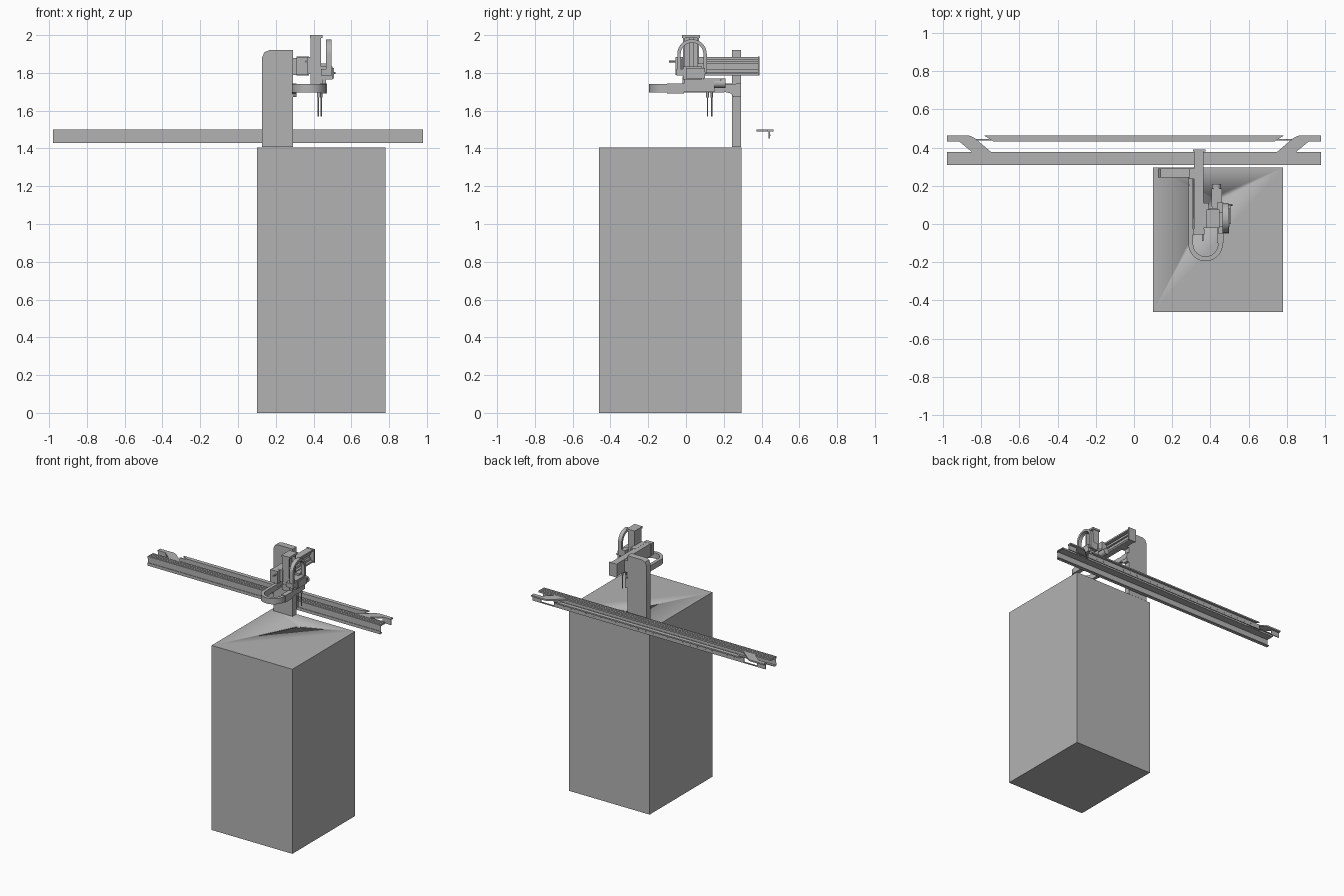
import bpy, bmesh, math

if bpy.data.objects.get("Cube"):
    bpy.data.objects.remove(bpy.data.objects["Cube"], do_unlink=True)

grey = bpy.data.materials.new("machine grey")
grey.use_nodes = True
COLOUR = (0.45, 0.45, 0.45, 1)
grey.diffuse_color = COLOUR
grey.node_tree.nodes["Principled BSDF"].inputs["Base Color"].default_value = COLOUR


def prism(name, pts, axis, lo, hi, caps=True):
    """Extrude a 2D outline along an axis, optionally with open ends."""
    place = {"x": lambda a, b, t: (t, a, b),
             "y": lambda a, b, t: (a, t, b),
             "z": lambda a, b, t: (a, b, t)}[axis]
    bm = bmesh.new()
    ends = [[bm.verts.new(place(a, b, t)) for a, b in pts] for t in (lo, hi)]
    n = len(pts)
    for i in range(n):
        j = (i + 1) % n
        bm.faces.new((ends[0][i], ends[0][j], ends[1][j], ends[1][i]))
    if caps:
        for end in ends:
            bm.faces.new(end)
    bmesh.ops.recalc_face_normals(bm, faces=bm.faces)
    mesh = bpy.data.meshes.new(name)
    bm.to_mesh(mesh)
    bm.free()
    mesh.materials.append(grey)
    mesh.polygons.foreach_set("use_smooth", [True] * len(mesh.polygons))
    mesh.set_sharp_from_angle(angle=math.radians(30))
    obj = bpy.data.objects.new(name, mesh)
    bpy.context.collection.objects.link(obj)
    return obj


def box(name, x, y, z):
    return prism(name, [(x[0], y[0]), (x[1], y[0]), (x[1], y[1]), (x[0], y[1])], "z", *z)


def rod(name, a, b, r, axis, lo, hi, sides=20):
    pts = [(a + r * math.cos(math.tau * i / sides), b + r * math.sin(math.tau * i / sides))
           for i in range(sides)]
    return prism(name, pts, axis, lo, hi)


def u_band(ca, cb, outer, inner, leg_left, leg_right, up):
    """Outline of a U-shaped band; up = 1 is an arch, -1 hangs down."""
    def arc(r):
        steps = [math.pi * i / 20 for i in range(21)]
        return [(ca + r * math.cos(t), cb + up * r * math.sin(t)) for t in steps]
    return ([(ca + outer, leg_right)] + arc(outer) + [(ca - outer, leg_left), (ca - inner, leg_left)]
            + arc(inner)[::-1] + [(ca + inner, leg_right)])


# Cabinet with a small round hole below the needles
cabinet = box("cabinet", (0.10, 0.78), (-0.46, 0.295), (0, 1.405))
drill = rod("hole_cutter", 0.42, 0.13, 0.014, "z", 1.35, 1.45)
drill.hide_render = True
drill.hide_viewport = True
hole = cabinet.modifiers.new("hole", "BOOLEAN")
hole.object = drill

# Column with chamfered corner
prism("column", [(0.127, 1.408), (0.29, 1.408), (0.29, 1.92), (0.165, 1.92),
                 (0.14, 1.91), (0.127, 1.88)], "y", 0.243, 0.292)

# Open-ended long rail with grooved top
profile = [(0.31, 1.43), (0.335, 1.43), (0.335, 1.436), (0.318, 1.436), (0.318, 1.488),
           (0.376, 1.488), (0.376, 1.5)]
for y in (0.364, 0.35, 0.336, 0.322):
    profile += [(y, 1.5), (y, 1.495), (y - 0.004, 1.495), (y - 0.004, 1.5)]
profile += [(0.31, 1.5), (0.31, 1.485), (0.314, 1.485), (0.314, 1.452), (0.31, 1.452)]
prism("long_rail", profile, "x", -0.98, 0.98, caps=False)

# Guard behind the rail
prism("guard_flange", [(-0.785, 0.463), (0.785, 0.463), (0.735, 0.432), (-0.735, 0.432)],
      "z", 1.489, 1.499)
box("guard_strip", (-0.8, 0.8), (0.438, 0.445), (1.452, 1.49))
for i in range(24):
    rod("strip_rivet", -0.72 + i * 0.0626, 1.47, 0.005, "y", 0.444, 0.447, 10)
for side, s in (("left", 1), ("right", -1)):
    arm = [(0.98, 0.463), (0.862, 0.463), (0.835, 0.45), (0.745, 0.374), (0.845, 0.374),
           (0.915, 0.432), (0.98, 0.432)]
    prism(side + "_rail_bracket", [(s * x, y) for x, y in arm], "z", 1.489, 1.5)
    x_out, x_in = sorted((s * 0.98, s * 0.91)), sorted((s * 0.91, s * 0.8))
    box(side + "_strip_end", x_out, (0.438, 0.445), (1.452, 1.49))
    box(side + "_strip_link", x_in, (0.438, 0.445), (1.452, 1.46))

# Horizontal arm: a web with two flanges, guide rods and end plates
box("arm_mount", (0.288, 0.325), (0.235, 0.292), (1.79, 1.88))
box("arm_web", (0.315, 0.335), (-0.03, 0.385), (1.79, 1.88))
for z in (1.787, 1.872):
    box("arm_flange", (0.315, 0.365), (-0.03, 0.385), (z, z + 0.012))
for z in (1.81, 1.855):
    box("arm_guide", (0.335, 0.35), (0, 0.38), (z - 0.008, z + 0.008))
box("arm_back_plate", (0.31, 0.375), (0.38, 0.39), (1.785, 1.886))
box("arm_front_plate", (0.31, 0.37), (-0.055, -0.025), (1.79, 1.885))
rod("arm_knob", 0.36, 1.86, 0.005, "y", -0.09, -0.05)

# Carriage and upright slide
box("arm_carriage", (0.35, 0.39), (-0.02, 0.11), (1.795, 1.885))
box("slide_back", (0.385, 0.4), (-0.015, 0.07), (1.77, 1.99))
for y in (-0.015, 0.06):
    box("slide_wall", (0.4, 0.44), (y, y + 0.01), (1.77, 1.99))
box("slide_guide", (0.4, 0.425), (0.015, 0.04), (1.77, 1.985))
box("slide_cap", (0.38, 0.447), (-0.02, 0.075), (1.985, 2.0))
box("slide_foot", (0.385, 0.447), (-0.018, 0.075), (1.735, 1.78))

# Tool head, motor and needles
box("head_block", (0.395, 0.5), (-0.015, 0.085), (1.765, 1.835))
box("head_side_plate", (0.49, 0.508), (0.0, 0.1), (1.77, 1.825))
box("head_lower_block", (0.41, 0.465), (-0.01, 0.1), (1.7, 1.765))
box("needle_top_plate", (0.405, 0.46), (0.09, 0.185), (1.758, 1.77))
rod("needle_motor", 0.432, 1.745, 0.024, "y", 0.12, 0.21)
box("needle_holder", (0.405, 0.46), (0.095, 0.15), (1.70, 1.76))
for x, y in ((0.425, 0.114), (0.44, 0.136)):
    rod("needle_sleeve", x, y, 0.007, "z", 1.67, 1.705, 12)
    rod("needle", x, y, 0.0035, "z", 1.57, 1.68, 10)
rod("head_pin", 0.10, 1.80, 0.005, "x", 0.48, 0.515, 10)

# Upright cable loop
prism("upright_cable_loop", u_band(0.032, 1.9, 0.078, 0.06, 1.8, 1.8, 1), "x", 0.465, 0.495)
box("upright_loop_clamp", (0.44, 0.497), (-0.05, -0.01), (1.785, 1.82))
box("upright_loop_bracket", (0.435, 0.47), (0.06, 0.112), (1.795, 1.85))

# Flat cable loop, its tray and support
prism("flat_cable_loop", u_band(0.375, -0.105, 0.09, 0.065, 0.2, -0.02, -1),
      "z", 1.697, 1.74)
box("cable_clamp", (0.435, 0.47), (-0.1, -0.01), (1.692, 1.745))
box("cable_tray", (0.285, 0.312), (0.03, 0.29), (1.7, 1.715))
box("cable_tray_wall", (0.285, 0.29), (0.03, 0.29), (1.7, 1.745))
prism("tray_support", [(0.185, 1.735), (0.185, 1.705), (0.24, 1.69), (0.25, 1.672),
                       (0.292, 1.672), (0.292, 1.745)], "x", 0.285, 0.31)
